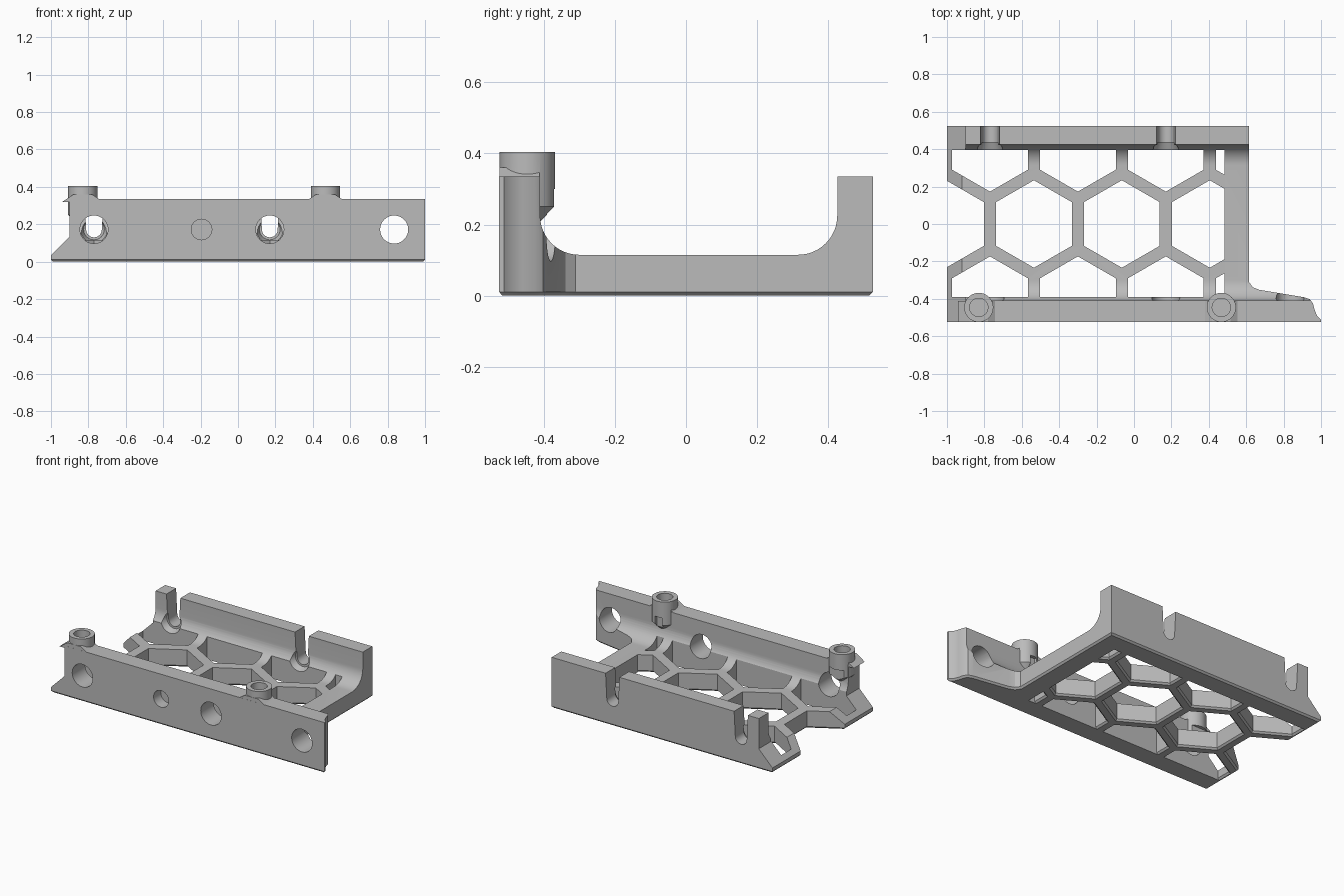
import bpy, bmesh, math
from mathutils import Vector, Matrix

cube = bpy.data.objects.get("Cube")
if cube:
    bpy.data.objects.remove(cube, do_unlink=True)

grey = bpy.data.materials.new("plain grey")
grey.use_nodes = True
grey.diffuse_color = (0.5, 0.5, 0.5, 1)
grey.node_tree.nodes["Principled BSDF"].inputs["Base Color"].default_value = (0.5, 0.5, 0.5, 1)


def finish(name, bm):
    bmesh.ops.recalc_face_normals(bm, faces=bm.faces)
    mesh = bpy.data.meshes.new(name)
    bm.to_mesh(mesh)
    bm.free()
    mesh.materials.append(grey)
    obj = bpy.data.objects.new(name, mesh)
    bpy.context.collection.objects.link(obj)
    return obj


def place(axis, p, d):
    """Put a 2D point at depth d along an axis."""
    u, v = p
    return {"X": (d, u, v), "Y": (u, d, v), "Z": (u, v, d)}[axis]


def loft(name, axis, rings, bevel=0, clip=()):
    """Join rings of matching 2D outlines, given as (depth, points)."""
    bm = bmesh.new()
    loops = [[bm.verts.new(place(axis, p, d)) for p in pts] for d, pts in rings]
    n = len(loops[0])
    for a, b in zip(loops, loops[1:]):
        for i in range(n):
            bm.faces.new((a[i], a[(i + 1) % n], b[(i + 1) % n], b[i]))
    base = bm.faces.new(loops[0])
    bm.faces.new(loops[-1])
    bmesh.ops.recalc_face_normals(bm, faces=bm.faces)
    if bevel:
        bmesh.ops.bevel(bm, geom=list(base.edges), offset=bevel, segments=1, affect="EDGES")
    for co, no in clip:
        geom = bm.verts[:] + bm.edges[:] + bm.faces[:]
        bmesh.ops.bisect_plane(bm, geom=geom, plane_co=co, plane_no=no, clear_outer=True)
        bmesh.ops.holes_fill(bm, edges=[e for e in bm.edges if e.is_boundary])
    return finish(name, bm)


def circle(u, v, r, n=40, start=0):
    return [(u + r * math.cos(start + math.tau * i / n),
             v + r * math.sin(start + math.tau * i / n)) for i in range(n)]


def arc(u, v, r, a0, a1, n=12):
    angles = [math.radians(a0 + (a1 - a0) * i / n) for i in range(n + 1)]
    return [(u + r * math.cos(a), v + r * math.sin(a)) for a in angles]


def combine(obj, tool, operation):
    """Apply a boolean and throw the tool away."""
    mod = obj.modifiers.new(operation, "BOOLEAN")
    mod.operation = operation
    mod.solver = "EXACT"
    mod.object = tool
    bpy.context.view_layer.objects.active = obj
    bpy.ops.object.modifier_apply(modifier=mod.name)
    bpy.data.objects.remove(tool, do_unlink=True)


# Plan outline: rectangular floor with a long tapering front wall
plan = [(-1, -.525), (1, -.525), (1, -.512), (.978, -.49), (.966, -.46), (.957, -.425),
        (.94, -.402), (.91, -.392), (.67, -.352), (.635, -.338), (.615, -.31),
        (.615, .525), (-1, .525)]
tray = loft("mounting_tray", "Z", [(0, plan), (.5, plan)], bevel=.011)

# U-shaped cross-section with rounded inner corners
section = [(-.6, -.1), (.6, -.1), (.6, .335), (.425, .335)]
section += arc(.315, .225, .11, 0, -90) + arc(-.3, .225, .11, 270, 180)
section += [(-.41, .335), (-.6, .335)]
combine(tray, loft("section", "X", [(-1.1, section), (1.1, section)]), "INTERSECT")

# Sloping toe at the right end
side = [(-1.1, -.1), (1.1, -.1), (1.1, .5), (-.9, .5), (-.9, .135), (-1.1, -.065)]
combine(tray, loft("side", "Y", [(-.7, side), (.7, side)]), "INTERSECT")

# Screw posts, with a tapered foot and a small ridge on the wall top
POSTS, POST_Y = (-.83, .467), -.446
for x in POSTS:
    rings = [(z, circle(x, POST_Y, r)) for z, r in ((.205, .033), (.25, .078), (.404, .078))]
    combine(tray, loft("post", "Z", rings), "UNION")
    ridge = [(x - .11, .32), (x + .11, .32), (x + .05, .36), (x - .05, .36)]
    combine(tray, loft("ridge", "Y", [(-.5245, ridge), (-.411, ridge)]), "UNION")
for x in POSTS:
    bore = circle(x, POST_Y, .049)
    combine(tray, loft("bore", "Z", [(.29, bore), (.5, bore)]), "DIFFERENCE")

# Honeycomb openings, widened at the underside and trimmed to the frame
PITCH, APOTHEM = .47, .2025
LIMITS = [((.485, 0, 0), (1, 0, 0)), ((0, .395, 0), (0, 1, 0)), ((0, -.39, 0), (0, -1, 0))]
for row in (-1, 0, 1):
    first = -.77 if row else -1.005
    for k in range(4):
        x, y = first + k * PITCH, row * PITCH * math.sqrt(3) / 2
        rings = [(z, circle(x, y, a / math.cos(math.pi / 6), 6, math.pi / 6))
                 for z, a in ((-.012, APOTHEM + .022), (.011, APOTHEM), (.3, APOTHEM))]
        combine(tray, loft("cell", "Z", rings, clip=LIMITS), "DIFFERENCE")

# Front wall holes: three through, one blind
for x, r, depth in ((-.77, .075, -.2), (.17, .075, -.2), (.835, .075, -.2), (-.195, .055, -.45)):
    ring = circle(x, .172, r)
    combine(tray, loft("hole", "Y", [(-.6, ring), (depth, ring)]), "DIFFERENCE")

# Back wall slots with countersinks on the inner face
for x in (-.77, .17):
    slot = arc(x, .172, .042, 180, 360) + [(x + .054, .4), (x - .054, .4)]
    combine(tray, loft("slot", "Y", [(.3, slot), (.6, slot)]), "DIFFERENCE")
    rings = [(y, circle(x, .172, r)) for y, r in ((.37, .082), (.435, .055))]
    combine(tray, loft("countersink", "Y", rings), "DIFFERENCE")

# Smooth the curves, keep the edges crisp
for o in bpy.context.selected_objects:
    o.select_set(False)
tray.select_set(True)
bpy.context.view_layer.objects.active = tray
bpy.ops.object.shade_smooth_by_angle(angle=math.radians(25))
